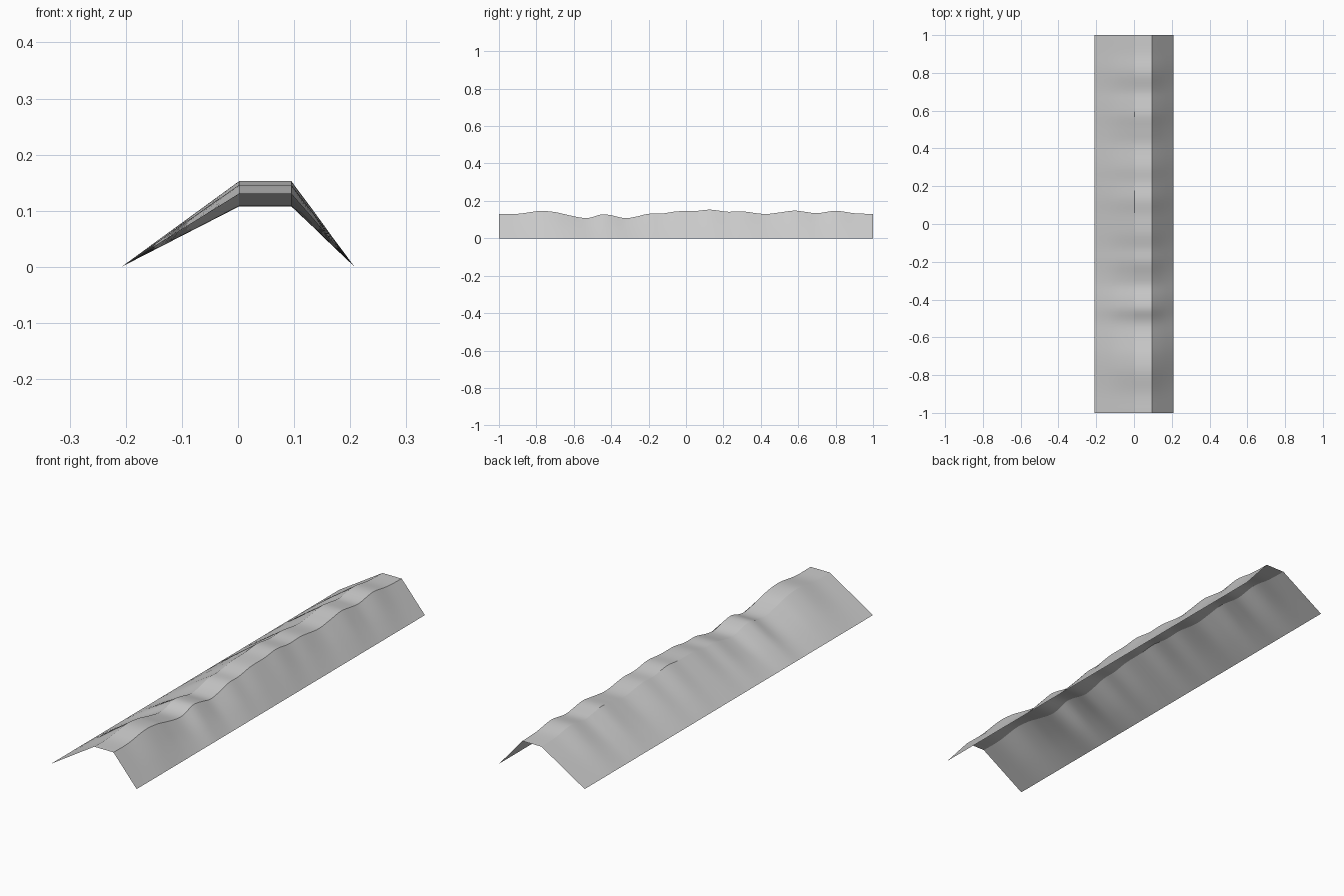
import bpy, math

if "Cube" in bpy.data.objects:
    bpy.data.objects.remove(bpy.data.objects["Cube"])

# Crest height along the length: (y, z)
CREST = [(-1, .131), (-.9, .131), (-.78, .146), (-.7, .14), (-.62, .122),
         (-.55, .109), (-.51, .111), (-.45, .128), (-.4, .123), (-.33, .108),
         (-.28, .113), (-.2, .131), (-.13, .132), (-.05, .144), (.05, .146),
         (.13, .153), (.22, .142), (.3, .144), (.42, .13), (.5, .138),
         (.58, .148), (.64, .141), (.7, .134), (.8, .147), (.9, .134), (1, .13)]


def crest_height(y):
    """Smooth (Hermite) interpolation through the crest points."""
    n = len(CREST)
    i = max(0, min(n - 2, sum(1 for p in CREST if p[0] <= y) - 1))

    def slope(k):
        a, b = CREST[max(k - 1, 0)], CREST[min(k + 1, n - 1)]
        return (b[1] - a[1]) / (b[0] - a[0])
    (y0, z0), (y1, z1) = CREST[i], CREST[i + 1]
    d = y1 - y0
    t = (y - y0) / d
    return ((2*t**3 - 3*t**2 + 1) * z0 + (t**3 - 2*t**2 + t) * d * slope(i)
            + (3*t**2 - 2*t**3) * z1 + (t**3 - t**2) * d * slope(i + 1))


# Open embankment sheet: long left slope, flat path on top, steep right slope
SECTION = [(-.208, 0), (-.138, 1/3), (-.068, 2/3), (.002, 1),
           (.095, 1), (.133, 2/3), (.17, 1/3), (.208, 0)]
STEPS = 120
verts, faces = [], []
for r in range(STEPS + 1):
    y = -1 + 2 * r / STEPS
    h = crest_height(y)
    verts += [(x, y, h * f) for x, f in SECTION]
w = len(SECTION)
for r in range(STEPS):
    for c in range(w - 1):
        a = r * w + c
        faces.append((a, a + 1, a + w + 1, a + w))

mesh = bpy.data.meshes.new("embankment")
mesh.from_pydata(verts, [], faces)
mesh.update()
ridge = bpy.data.objects.new("embankment", mesh)
bpy.context.collection.objects.link(ridge)
bpy.context.view_layer.objects.active = ridge
ridge.select_set(True)
bpy.ops.object.shade_smooth_by_angle(angle=math.radians(25))
